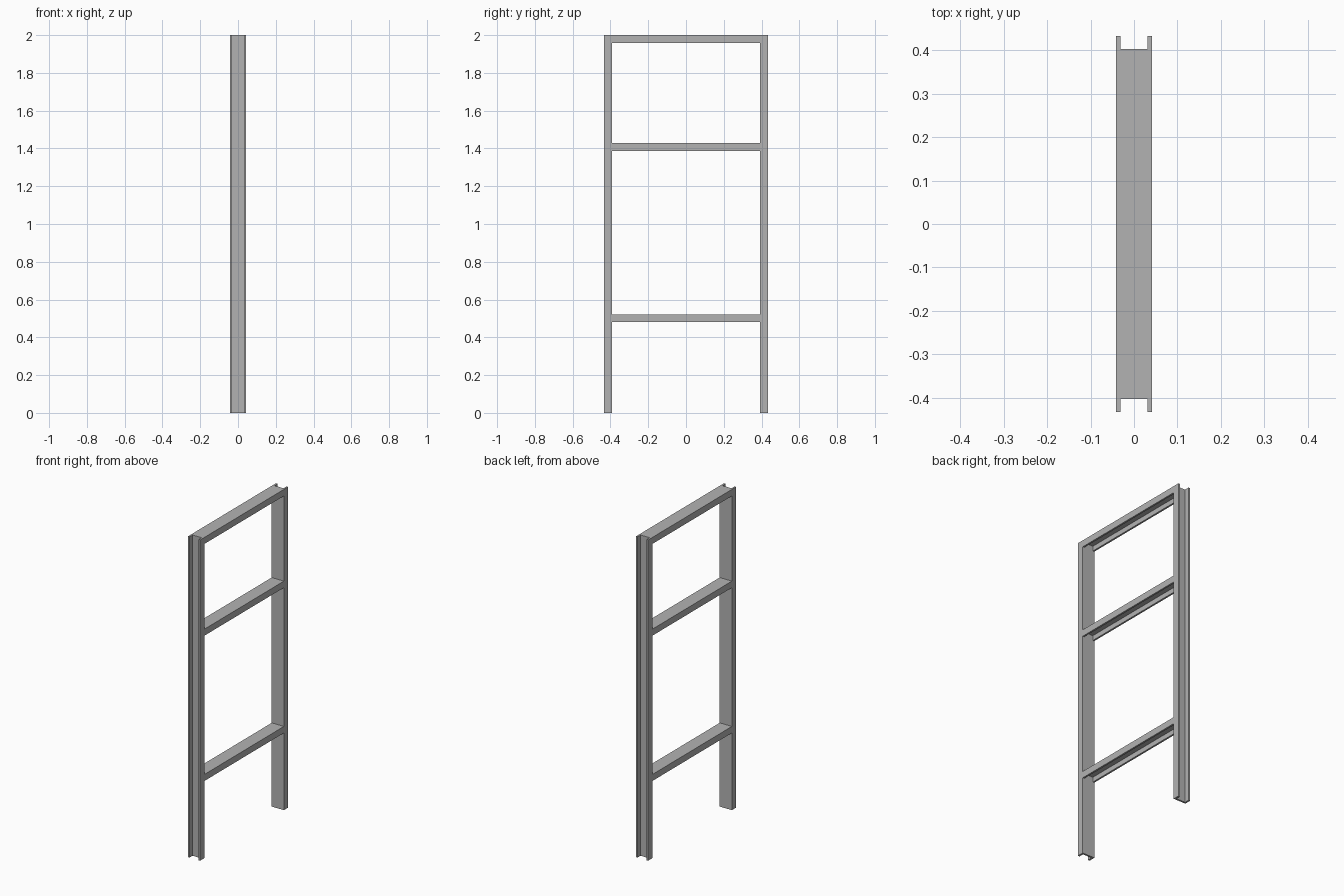
import bpy, bmesh
from mathutils import Matrix, Vector

if "Cube" in bpy.data.objects:
    bpy.data.objects.remove(bpy.data.objects["Cube"])

HALF_W = 0.042    # half width of every channel (x)
DEPTH = 0.041     # flange depth
T = 0.011         # wall thickness
OUT = 0.433       # outer edge of the frame (y)
INNER = OUT - DEPTH

steel = bpy.data.materials.new("grey_steel")
steel.diffuse_color = (0.45, 0.45, 0.45, 1)
steel.use_nodes = True
steel.node_tree.nodes["Principled BSDF"].inputs["Base Color"].default_value = steel.diffuse_color


def channel(name, length, origin, across, depth, along):
    """Extrude a U section: web at depth 0, flanges reaching to DEPTH."""
    w, i = HALF_W, HALF_W - T
    section = [(-w, 0), (w, 0), (w, DEPTH), (i, DEPTH),
               (i, T), (-i, T), (-i, DEPTH), (-w, DEPTH)]
    bm = bmesh.new()
    a, d = Vector(across), Vector(depth)
    face = bm.faces.new([bm.verts.new(Vector(origin) + a * p + d * q) for p, q in section])
    ext = bmesh.ops.extrude_face_region(bm, geom=[face], use_keep_orig=True)
    verts = [g for g in ext["geom"] if isinstance(g, bmesh.types.BMVert)]
    bmesh.ops.translate(bm, verts=verts, vec=Vector(along) * length)
    bmesh.ops.recalc_face_normals(bm, faces=bm.faces)
    mesh = bpy.data.meshes.new(name)
    bm.to_mesh(mesh)
    bm.free()
    mesh.materials.append(steel)
    obj = bpy.data.objects.new(name, mesh)
    bpy.context.collection.objects.link(obj)


# Upright posts, open sides facing outward
for name, s in (("front_post", -1), ("back_post", 1)):
    channel(name, 2.0, (0, s * INNER, 0), (1, 0, 0), (0, s, 0), (0, 0, 1))

# Cross rails between the posts, open sides facing down
for name, top in (("lower_rail", 0.522), ("middle_rail", 1.428), ("top_rail", 2.0)):
    channel(name, 2 * INNER, (0, -INNER, top), (1, 0, 0), (0, 0, -1), (0, 1, 0))
